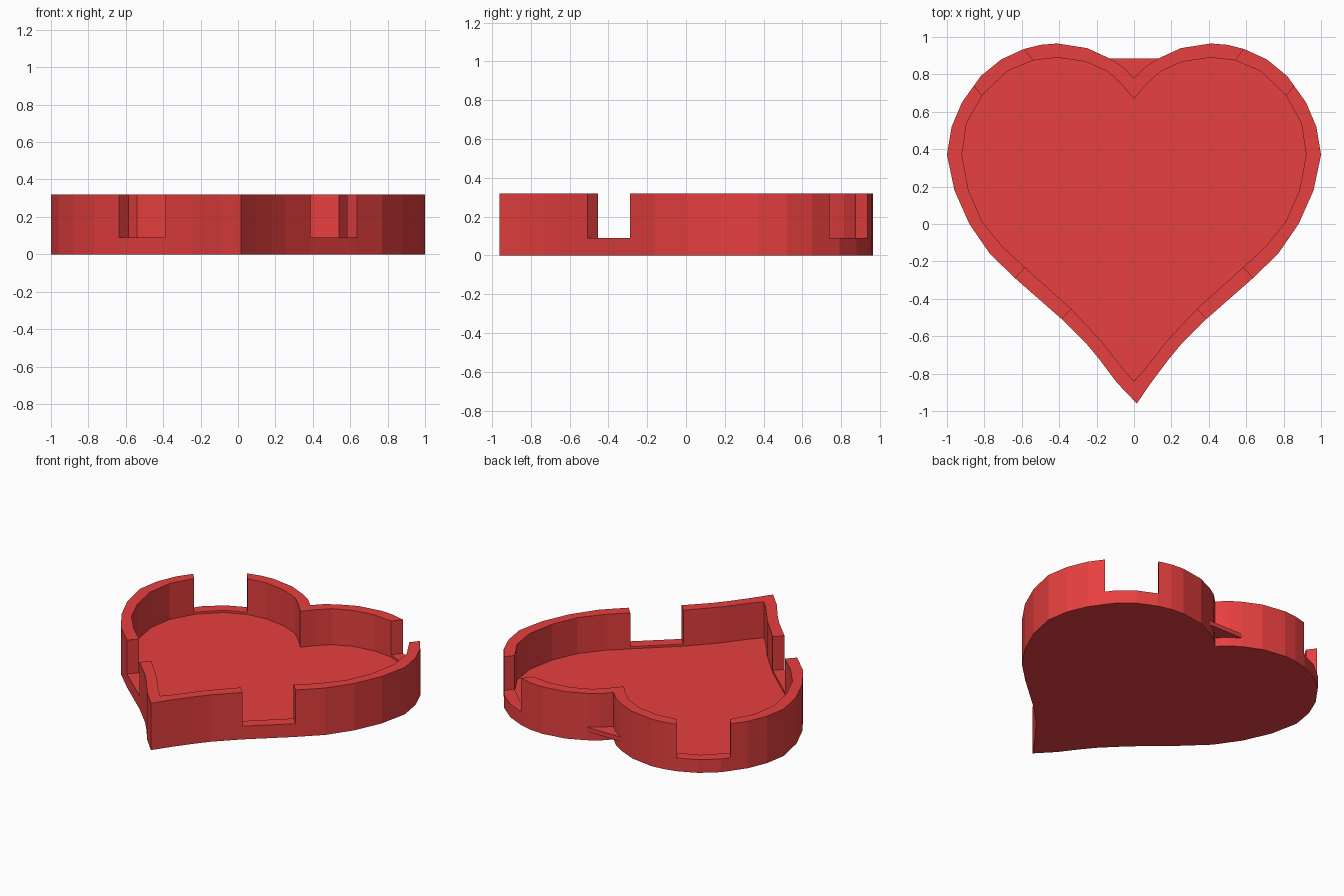
import bpy, bmesh, math

if "Cube" in bpy.data.objects:
    bpy.data.objects.remove(bpy.data.objects["Cube"])

red = bpy.data.materials.new("red")
red.diffuse_color = (0.8, 0.05, 0.05, 1)
red.use_nodes = True
red.node_tree.nodes["Principled BSDF"].inputs["Base Color"].default_value = red.diffuse_color


def prism(name, outline, z0, z1):
    bm = bmesh.new()
    face = bm.faces.new([bm.verts.new((x, y, z0)) for x, y in outline])
    top = bmesh.ops.extrude_face_region(bm, geom=[face])["geom"]
    for v in top:
        if isinstance(v, bmesh.types.BMVert):
            v.co.z = z1
    bmesh.ops.recalc_face_normals(bm, faces=bm.faces)
    mesh = bpy.data.meshes.new(name)
    bm.to_mesh(mesh)
    bm.free()
    ob = bpy.data.objects.new(name, mesh)
    bpy.context.collection.objects.link(ob)
    mesh.materials.append(red)
    return ob


def heart(cleft, side, tip):
    return [cleft] + side + [tip] + [(-x, y) for x, y in reversed(side)]


def cut(target, cutter):
    mod = target.modifiers.new("cut", "BOOLEAN")
    mod.operation = "DIFFERENCE"
    mod.solver = "EXACT"
    mod.object = cutter
    bpy.context.view_layer.objects.active = target
    bpy.ops.object.modifier_apply(modifier=mod.name)
    bpy.data.objects.remove(cutter)


# Half outlines running from the cleft to the tip
outer = [(0.06, 0.84), (0.13, 0.885), (0.25, 0.94), (0.41, 0.965), (0.5, 0.958),
         (0.59, 0.935), (0.71, 0.88), (0.82, 0.79), (0.92, 0.65), (0.975, 0.52),
         (1.0, 0.37), (0.96, 0.18), (0.88, 0.0), (0.77, -0.16), (0.63, -0.295),
         (0.385, -0.51), (0.25, -0.645), (0.18, -0.73), (0.09, -0.85)]
inner = [(0.07, 0.75), (0.14, 0.815), (0.26, 0.868), (0.41, 0.89), (0.54, 0.875),
         (0.68, 0.815), (0.81, 0.69), (0.895, 0.54), (0.92, 0.37), (0.885, 0.18),
         (0.81, 0.01), (0.7, -0.125), (0.58, -0.235), (0.34, -0.45), (0.18, -0.62),
         (0.05, -0.785)]

# Tray: solid heart, hollowed to a thin floor
tray = prism("heart_tray", heart((0, 0.78), outer, (0.015, -0.96)), 0, 0.32)
cut(tray, prism("pocket", heart((0, 0.67), inner, (0, -0.84)), 0.075, 0.6))

# Four slots through the wall, stopping just above the floor
for s in (-1, 1):
    for cx, cy, deg in ((0.7, 0.81, -38), (0.49, -0.375, 42.5)):
        a = math.radians(deg)
        c, n = math.cos(a), math.sin(a)
        box = [(s * (cx + u * c - v * n), cy + u * n + v * c)
               for u, v in ((-.165, -.2), (.165, -.2), (.165, .2), (-.165, .2))]
        cut(tray, prism("slot_cutter", box, 0.09, 0.6))

# Small shelf bridging the cleft at the back
prism("cleft_shelf", [(-0.135, 0.885), (0.135, 0.885), (0, 0.74)], 0.06, 0.09)
